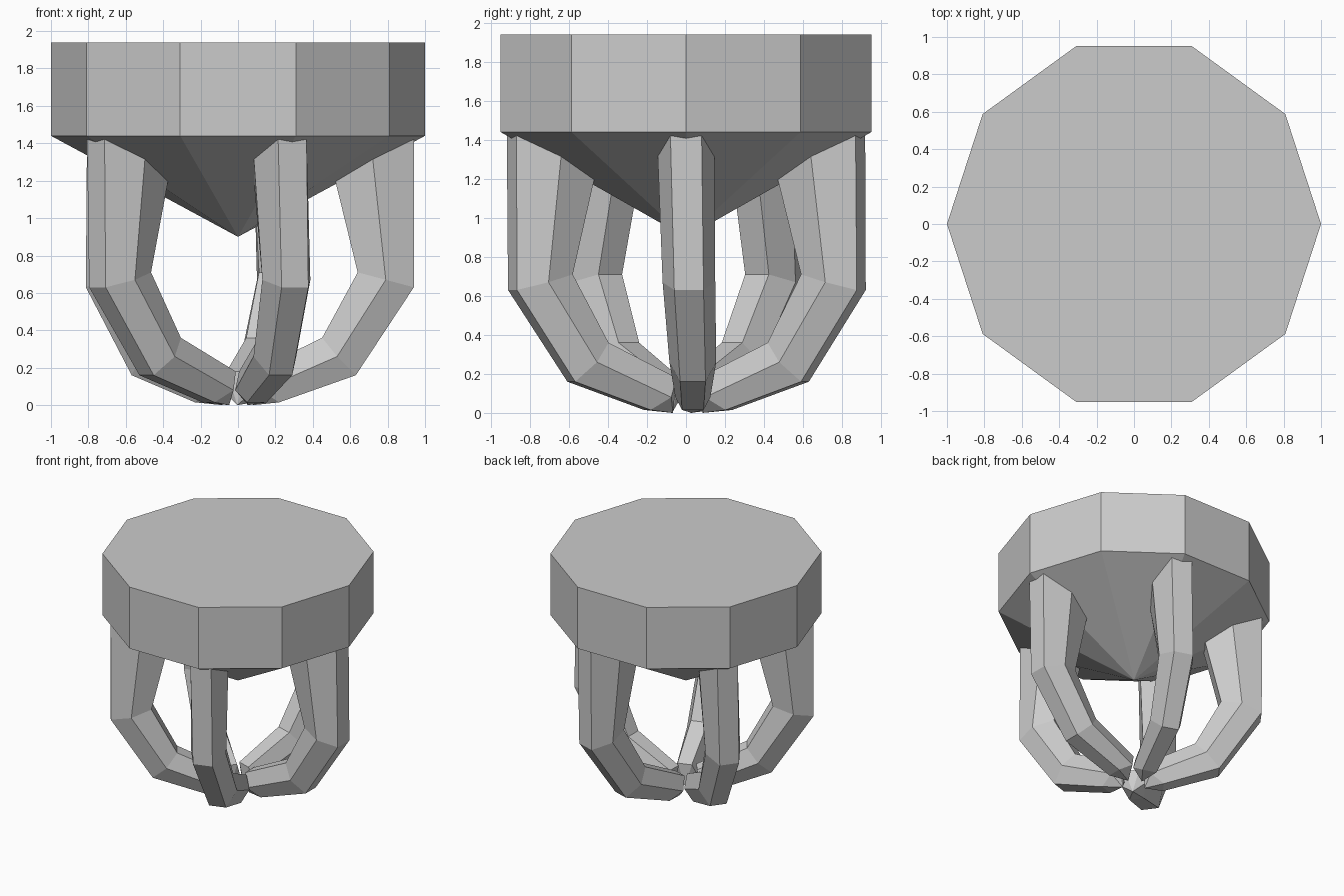
import bpy, bmesh
from math import sin, cos, pi, radians
from mathutils import Matrix, Vector

cube = bpy.data.objects.get("Cube")
if cube:
    bpy.data.objects.remove(cube)

grey = bpy.data.materials.new("grey")
grey.use_nodes = True
grey.diffuse_color = (0.6, 0.6, 0.6, 1)
grey.node_tree.nodes["Principled BSDF"].inputs["Base Color"].default_value = grey.diffuse_color


def finish(name, bm):
    bmesh.ops.recalc_face_normals(bm, faces=bm.faces)
    mesh = bpy.data.meshes.new(name)
    bm.to_mesh(mesh)
    bm.free()
    mesh.materials.append(grey)
    obj = bpy.data.objects.new(name, mesh)
    bpy.context.collection.objects.link(obj)
    return obj


def bridge(bm, a, b):
    n = len(a)
    for i in range(n):
        j = (i + 1) % n
        bm.faces.new((a[i], a[j], b[j], b[i]))


def fan(bm, ring, tip):
    for i in range(len(ring)):
        bm.faces.new((ring[i], ring[(i + 1) % len(ring)], tip))


# Ten-sided cap with a pointed underside
SIDES = 10
bm = bmesh.new()
top, rim = ([bm.verts.new((cos(2 * pi * i / SIDES), sin(2 * pi * i / SIDES), z))
             for i in range(SIDES)] for z in (1.94, 1.44))
bm.faces.new(top)
bridge(bm, top, rim)
fan(bm, rim, bm.verts.new((0, 0, 0.9)))
finish("cap", bm)

# Claw stations: (radius, height) of outer, middle and inner edges,
# then half widths of the flats and the middle, then sideways drift
STATIONS = [
    ((0.94, 1.43), (0.72, 1.32), (0.52, 1.20), 0.08, 0.145, 0.0),
    ((0.94, 0.63), (0.79, 0.67), (0.64, 0.71), 0.075, 0.135, 0.015),
    ((0.63, 0.16), (0.53, 0.26), (0.45, 0.36), 0.065, 0.12, 0.035),
    ((0.22, 0.015), (0.12, 0.08), (0.08, 0.18), 0.055, 0.09, 0.035),
]


def claw(name, angle):
    bm = bmesh.new()
    rings = []
    for outer, mid, inner, flat, wide, drift in STATIONS:
        corners = [(outer, -flat), (outer, flat), (mid, wide),
                   (inner, flat), (inner, -flat), (mid, -wide)]
        rings.append([bm.verts.new((r, drift + y, z)) for (r, z), y in corners])
    for a, b in zip(rings, rings[1:]):
        bridge(bm, a, b)
    bm.faces.new(rings[0])
    fan(bm, rings[-1], bm.verts.new((0.08, 0.03, 0)))
    bm.transform(Matrix.Rotation(angle, 4, "Z"))
    finish(name, bm)


# Five claws curling in under the cap
for i, place in enumerate(("left", "back_left", "back_right", "front_right", "front_left")):
    claw(place + "_claw", radians(72 * i))
